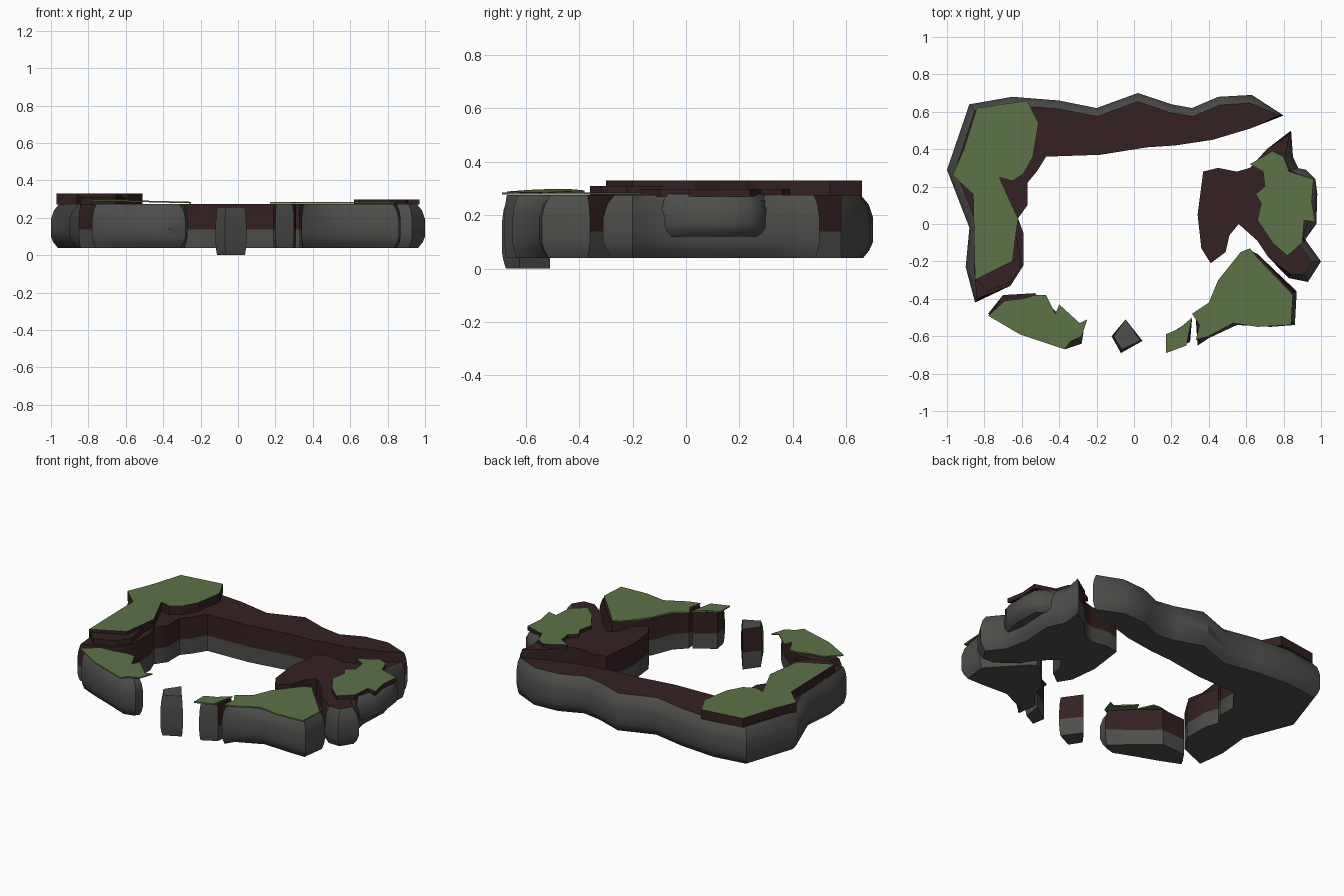
import bpy, bmesh, math
from mathutils import Vector

if "Cube" in bpy.data.objects:
    bpy.data.objects.remove(bpy.data.objects["Cube"], do_unlink=True)


def make_material(name, colour):
    mat = bpy.data.materials.new(name)
    mat.use_nodes = True
    rgba = (*colour, 1)
    mat.diffuse_color = rgba
    mat.node_tree.nodes["Principled BSDF"].inputs["Base Color"].default_value = rgba
    return mat


STONE = make_material("grey stone", (.074, .074, .069))
EARTH = make_material("dark earth", (.036, .015, .016))
GRASS = make_material("moss green", (.107, .171, .061))


def finish(name, bm, materials, smooth):
    bmesh.ops.recalc_face_normals(bm, faces=bm.faces)
    mesh = bpy.data.meshes.new(name)
    bm.to_mesh(mesh)
    bm.free()
    for mat in materials:
        mesh.materials.append(mat)
    obj = bpy.data.objects.new(name, mesh)
    bpy.context.collection.objects.link(obj)
    if smooth:
        for poly in mesh.polygons:
            poly.use_smooth = True
        mesh.set_sharp_from_angle(angle=math.radians(38))
    return obj


def outward(points, i):
    # Average outward direction at a corner of a clockwise outline
    a, b, c = (Vector(points[(i + k) % len(points)]) for k in (-1, 0, 1))
    d = (b - a).normalized() + (c - b).normalized()
    return Vector((-d.y, d.x)).normalized()


def rock(name, outer, inner, bottom=.04, top=.275, bulge=.045):
    """Bulging stone along the outer edge, straight earth along the inner edge."""
    points = outer + inner
    count = len(points)
    profile = [(0, .8), (.12, .3), (.25, 0), (.42, 0), (.65, 0), (.85, .35), (1, 1)]
    bm = bmesh.new()
    rings = []
    for height, inset in profile:
        ring = []
        for i, point in enumerate(points):
            pos = Vector(point)
            if i < len(outer):
                end = i in (0, len(outer) - 1)
                pos -= outward(points, i) * bulge * inset * (.5 if end else 1)
            ring.append(bm.verts.new((*pos, bottom + (top - bottom) * height)))
        rings.append(ring)
    for level in range(len(rings) - 1):
        low, high = rings[level], rings[level + 1]
        for i in range(count):
            j = (i + 1) % count
            face = bm.faces.new((low[i], low[j], high[j], high[i]))
            on_outside = i < len(outer) - 1
            face.material_index = 0 if on_outside or level < 3 else 1
    bm.faces.new(rings[0])
    bm.faces.new(rings[-1]).material_index = 1
    return finish(name, bm, (STONE, EARTH), True)


def slab(name, points, low, high, side, top, slope=0):
    """Flat ragged patch, optionally tilted along x."""
    bm = bmesh.new()
    mid = sum(p[0] for p in points) / len(points)
    rings = [[bm.verts.new((x, y, z + slope * (x - mid))) for x, y in points]
             for z in (low, high)]
    bm.faces.new(rings[0])
    bm.faces.new(rings[1]).material_index = 1
    for i in range(len(points)):
        j = (i + 1) % len(points)
        bm.faces.new((rings[0][i], rings[0][j], rings[1][j], rings[1][i]))
    return finish(name, bm, (side, top), False)


# Long wall along the left-hand edge and the back
rock("long_wall",
     [(-.85, -.42), (-.9, -.23), (-.88, -.02), (-1, .29), (-.88, .64), (-.65, .68),
      (-.4, .66), (-.2, .62), (.02, .7), (.2, .64), (.31, .62), (.45, .68),
      (.63, .69), (.8, .58)],
     [(.62, .51), (.42, .45), (.22, .42), (.07, .41), (-.18, .37), (-.47, .36),
      (-.52, .28), (-.57, .22), (-.57, .1), (-.62, .03), (-.59, -.05),
      (-.59, -.22), (-.66, -.33)])
slab("wall_end_cap",
     [(-.84, -.3), (-.84, -.02), (-.64, -.02), (-.6, -.22), (-.66, -.31), (-.78, -.36)],
     .27, .31, EARTH, EARTH)
slab("wall_grass",
     [(-.85, -.3), (-.86, .16), (-.97, .26), (-.91, .4), (-.84, .62), (-.57, .66),
      (-.51, .54), (-.54, .36), (-.59, .27), (-.65, .23), (-.72, .25), (-.68, .16),
      (-.62, .03), (-.65, -.2)],
     .27, .33, EARTH, GRASS)

# Side rock with a ledge reaching inwards, and a lump on its outer face
rock("side_rock",
     [(.84, .5), (.85, .36), (.9, .25), (.89, .05), (.92, -.09), (1, -.2),
      (.93, -.31), (.83, -.29)],
     [(.72, -.18), (.66, -.09), (.56, 0), (.51, -.06), (.49, -.15), (.41, -.21),
      (.36, -.13), (.34, .05), (.37, .28), (.45, .3), (.55, .28), (.62, .3), (.71, .4)])
rock("side_lump",
     [(.82, .31), (.92, .29), (.97, .24), (.98, .16), (.975, 0), (.91, -.09)],
     [(.82, -.06)], bottom=.12, top=.28)
slab("side_grass",
     [(.74, .39), (.62, .32), (.69, .28), (.7, .2), (.65, .16), (.68, .11),
      (.66, .02), (.74, -.1), (.82, -.17), (.9, -.1), (.91, .02), (.97, .01),
      (.95, .12), (.96, .24), (.83, .28), (.8, .36)],
     .27, .298, EARTH, GRASS)

# Front corner rock
rock("corner_rock",
     [(.87, -.36), (.86, -.54), (.73, -.55), (.55, -.54), (.4, -.61), (.34, -.65)],
     [(.33, -.5), (.4, -.43), (.45, -.3), (.57, -.17), (.62, -.14), (.66, -.16)])
slab("corner_grass",
     [(.57, -.15), (.62, -.13), (.66, -.18), (.85, -.38), (.84, -.54), (.66, -.55),
      (.53, -.53), (.4, -.6), (.33, -.62), (.35, -.54), (.31, -.48), (.4, -.42),
      (.45, -.3)],
     .277, .285, GRASS, GRASS)

# Narrow post rock beside it
rock("post_rock", [(.3, -.63), (.2, -.68)], [(.19, -.59), (.31, -.51)], bulge=.02)
slab("post_grass",
     [(.17, -.69), (.17, -.59), (.24, -.56), (.31, -.5), (.28, -.65)],
     .277, .285, GRASS, GRASS)

# Loose pebble standing in the front gap
rock("loose_pebble", [(.045, -.625), (-.07, -.69), (-.12, -.6)], [(-.045, -.51)],
     bottom=0, top=.258, bulge=.02)
pebble_cap = bpy.data.objects["loose_pebble"].data
for poly in pebble_cap.polygons:
    if poly.normal.z > .9:
        poly.material_index = 0

# Front rock
rock("front_rock",
     [(-.27, -.58), (-.28, -.64), (-.37, -.67), (-.5, -.62), (-.66, -.56), (-.78, -.48)],
     [(-.7, -.38), (-.53, -.37), (-.38, -.5)])
slab("front_grass",
     [(-.78, -.49), (-.69, -.41), (-.6, -.4), (-.53, -.38), (-.47, -.38),
      (-.42, -.48), (-.4, -.43), (-.29, -.53), (-.25, -.51), (-.28, -.6),
      (-.34, -.63), (-.37, -.67), (-.61, -.59)],
     .283, .291, GRASS, GRASS, slope=-.025)
